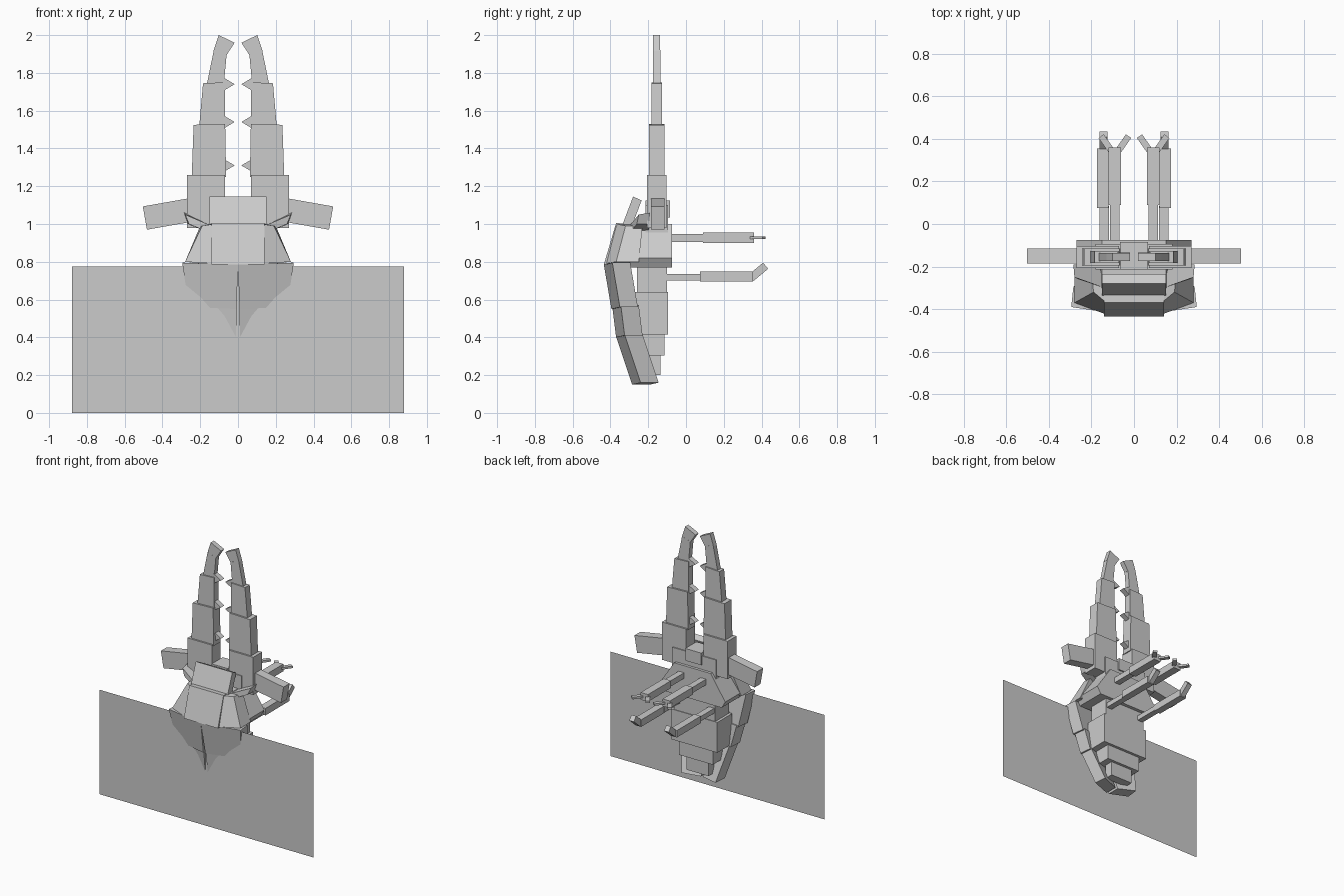
import bpy
import bmesh
from math import radians
from mathutils import Matrix, Vector

cube = bpy.data.objects.get("Cube")
if cube:
    bpy.data.objects.remove(cube, do_unlink=True)

shell = bpy.data.materials.new("shell_grey")
shell.use_nodes = True
colour = (0.6, 0.6, 0.6, 1)
shell.diffuse_color = colour
shell.node_tree.nodes["Principled BSDF"].inputs["Base Color"].default_value = colour


def finish(name, bm, mirror):
    bmesh.ops.recalc_face_normals(bm, faces=bm.faces)
    mesh = bpy.data.meshes.new(name)
    bm.to_mesh(mesh)
    bm.free()
    mesh.materials.append(shell)
    obj = bpy.data.objects.new(name, mesh)
    bpy.context.collection.objects.link(obj)
    if mirror:
        mod = obj.modifiers.new("Mirror", "MIRROR")
        mod.use_mirror_merge = False
    return obj


def loft(name, start, end, mirror=False):
    """Solid between two matching outlines."""
    bm = bmesh.new()
    a = [bm.verts.new(p) for p in start]
    b = [bm.verts.new(p) for p in end]
    n = len(a)
    bm.faces.new(a)
    bm.faces.new(b[::-1])
    for i in range(n):
        j = (i + 1) % n
        bm.faces.new((a[i], a[j], b[j], b[i]))
    return finish(name, bm, mirror)


def along_y(name, outline, y0, y1, mirror=False):
    return loft(name, [(x, y0, z) for x, z in outline],
                [(x, y1, z) for x, z in outline], mirror)


def along_x(name, outline, half):
    return loft(name, [(-half, y, z) for y, z in outline],
                [(half, y, z) for y, z in outline])


def box(name, centre, size, axis="X", angle=0, mirror=False):
    bm = bmesh.new()
    mat = (Matrix.Translation(Vector(centre)) @ Matrix.Rotation(radians(angle), 4, axis)
           @ Matrix.Diagonal((*size, 1)))
    bmesh.ops.create_cube(bm, size=1, matrix=mat)
    return finish(name, bm, mirror)


# Thin upright wing sheet
bm = bmesh.new()
bm.faces.new([bm.verts.new((x, -0.37, z)) for x, z in
              ((-0.88, 0), (0.88, 0), (0.88, 0.775), (-0.88, 0.775))])
finish("wing_sheet", bm, False)

# Abdomen rings
for i, (half, y0, y1, z0, z1) in enumerate((
        (0.17, -0.26, -0.10, 0.64, 0.80), (0.19, -0.27, -0.095, 0.415, 0.64),
        (0.14, -0.24, -0.115, 0.305, 0.415), (0.09, -0.2, -0.135, 0.2, 0.305))):
    box(f"abdomen_ring_{i + 1}", (0, (y0 + y1) / 2, (z0 + z1) / 2),
        (half * 2, y1 - y0, z1 - z0))

# Wing cases: each level is inner x, outer x, front y, z
levels = [
    ((0.0, 0.295, -0.435, 0.785), (0.008, 0.26, -0.395, 0.55)),
    ((0.008, 0.25, -0.39, 0.56), (0.01, 0.215, -0.37, 0.40)),
    ((0.01, 0.205, -0.37, 0.405), (0.01, 0.15, -0.285, 0.15)),
]


def case_ring(inner, outer, y, z):
    return [(inner, y, z), (outer, y + 0.045, z + 0.01),
            (outer - 0.01, y + 0.14, z + 0.01), (inner, y + 0.095, z)]


for i, (top, bottom) in enumerate(levels):
    loft(f"wing_case_{i + 1}", case_ring(*top), case_ring(*bottom), True)

# Thorax, widest low down, with sloping cheeks and front shields
thorax = [(-0.15, 1.0), (0.15, 1.0), (0.27, 0.82), (0.24, 0.77),
          (-0.24, 0.77), (-0.27, 0.82)]
along_y("thorax", thorax, -0.3, -0.075)
along_x("front_shield", [(-0.435, 0.785), (-0.37, 1.005), (-0.28, 1.0), (-0.3, 0.785)], 0.14)
along_x("crest_shield", [(-0.335, 1.0), (-0.28, 1.145), (-0.235, 1.125), (-0.29, 0.98)], 0.15)
loft("cheek_plate",
     [(0.13, -0.37, 1.0), (0.13, -0.425, 0.79), (0.13, -0.26, 0.79), (0.13, -0.26, 1.0)],
     [(0.19, -0.32, 0.99), (0.28, -0.37, 0.80), (0.28, -0.25, 0.80), (0.2, -0.23, 0.99)], True)
loft("collar_spur",
     [(0.14, -0.3, 0.99), (0.14, -0.3, 0.95), (0.16, -0.2, 0.96), (0.16, -0.2, 1.0)],
     [(0.28, -0.25, 1.05), (0.26, -0.26, 1.0), (0.265, -0.19, 1.0), (0.285, -0.19, 1.06)], True)

# Head and feelers
box("head", (0, -0.155, 1.02), (0.36, 0.12, 0.16))
box("snout", (0, -0.15, 1.08), (0.13, 0.13, 0.09))
box("feeler", (0.36, -0.15, 1.055), (0.27, 0.07, 0.125), "Y", 10, True)

# Jaws, outlined from the front
jaw = [
    ([(0.07, 0.98), (0.27, 0.98), (0.27, 1.26), (0.07, 1.26)], 0.105),
    ([(0.063, 1.25), (0.245, 1.25), (0.235, 1.525), (0.068, 1.53)], 0.08),
    ([(0.07, 1.52), (0.205, 1.52), (0.185, 1.745), (0.07, 1.75)], 0.055),
    ([(0.075, 1.74), (0.165, 1.74), (0.128, 1.92), (0.06, 1.90)], 0.038),
    ([(0.06, 1.895), (0.13, 1.915), (0.102, 2.0), (0.018, 1.96)], 0.037),
]
for i, (outline, depth) in enumerate(jaw):
    along_y(f"jaw_part_{i + 1}", outline, -0.155 - depth / 2, -0.155 + depth / 2, True)
for i, z in enumerate((1.31, 1.54, 1.74)):
    along_y(f"jaw_tooth_{i + 1}", [(0.018, z), (0.08, z - 0.037), (0.08, z + 0.037)],
            -0.175, -0.135, True)

# Upper legs with forked claws
box("upper_leg_base", (0.09, 0.0, 0.927), (0.045, 0.2, 0.042), mirror=True)
box("upper_leg", (0.09, 0.225, 0.927), (0.06, 0.27, 0.054), mirror=True)
for side, tilt in (("inner", 35), ("outer", -35)):
    shift = -0.04 if side == "inner" else 0.04
    box(f"{side}_claw", (0.09 + shift, 0.378, 0.927), (0.03, 0.085, 0.015), "Z", tilt, True)

# Lower legs with upturned feet
box("lower_leg_base", (0.14, -0.02, 0.718), (0.045, 0.21, 0.036), mirror=True)
box("lower_leg", (0.147, 0.215, 0.722), (0.054, 0.28, 0.052), mirror=True)
box("lower_foot", (0.143, 0.383, 0.747), (0.038, 0.1, 0.042), "X", 40, True)
